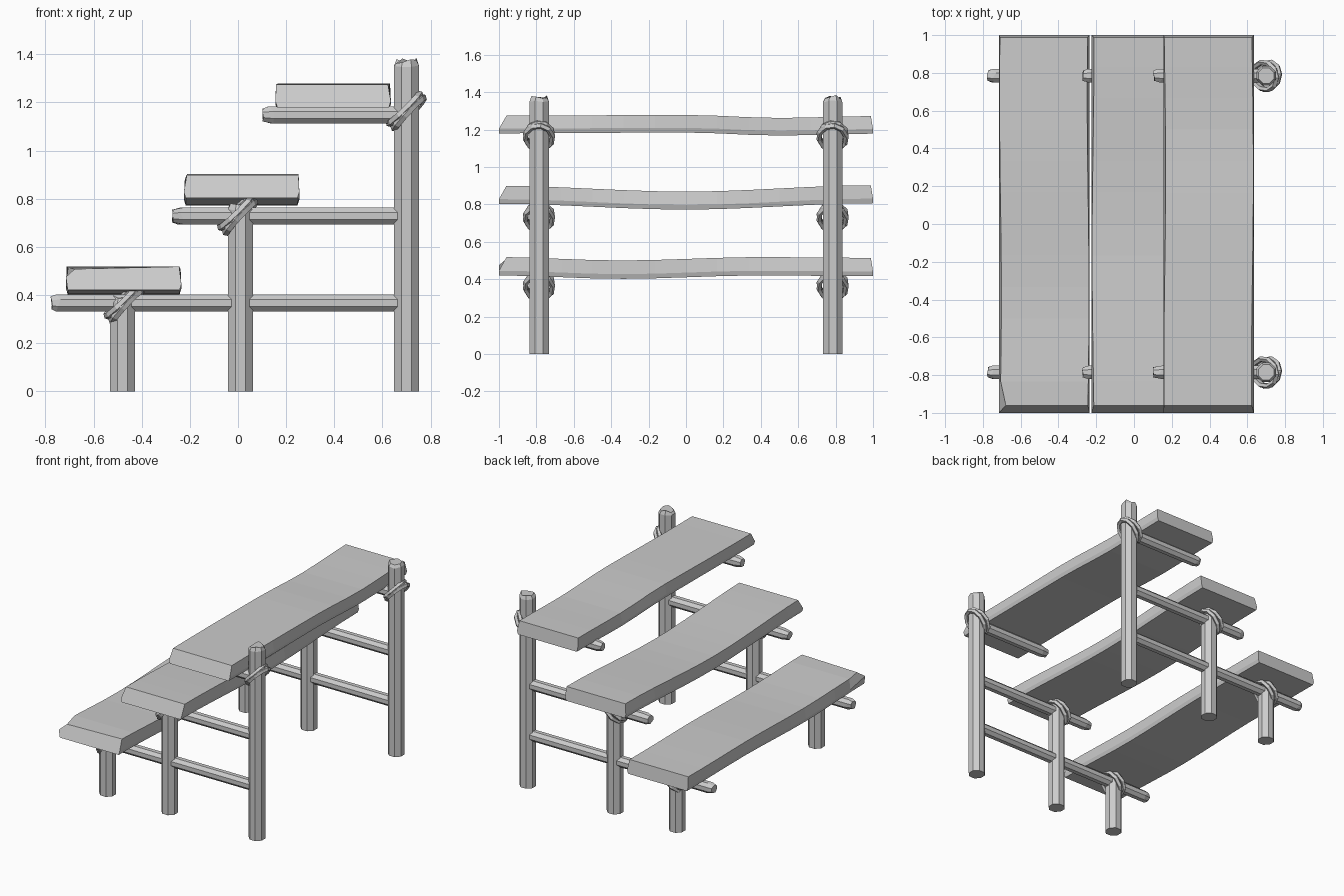
import bpy, bmesh, math, random
from mathutils import Vector, Matrix

random.seed(4)
cube = bpy.data.objects.get("Cube")
if cube:
    bpy.data.objects.remove(cube)

# One weathered grey for everything
grey = bpy.data.materials.new("weathered_grey")
grey.use_nodes = True
colour = (0.6, 0.6, 0.6, 1)
grey.diffuse_color = colour
grey.node_tree.nodes["Principled BSDF"].inputs["Base Color"].default_value = colour


def finish(name, bm):
    bmesh.ops.recalc_face_normals(bm, faces=bm.faces)
    mesh = bpy.data.meshes.new(name)
    bm.to_mesh(mesh)
    bm.free()
    mesh.materials.append(grey)
    ob = bpy.data.objects.new(name, mesh)
    bpy.context.collection.objects.link(ob)
    return ob


def loft(bm, rings, closed=False):
    """Skin a list of vertex rings; cap the ends unless closed."""
    n = len(rings[0])
    pairs = list(zip(rings, rings[1:]))
    if closed:
        pairs.append((rings[-1], rings[0]))
    for a, b in pairs:
        for i in range(n):
            j = (i + 1) % n
            bm.faces.new((a[i], a[j], b[j], b[i]))
    if not closed:
        bm.faces.new(rings[0][::-1])
        bm.faces.new(rings[-1])


def log(name, start, end, radius, stations, rough):
    """Eight-sided hewn log; stations are (distance back from end, radius factor, jitter)."""
    start, end = Vector(start), Vector(end)
    axis = (end - start).normalized()
    side = Vector((0, 1, 0))
    up = axis.cross(side)
    bm = bmesh.new()
    rings = []
    length = (end - start).length
    for back, factor, jitter in [(length, 1, 0)] + stations:
        ring = []
        for i in range(8):
            a = math.tau * (i + 0.5) / 8
            r = radius * factor * 1.05
            slip = random.uniform(-rough, rough) * jitter
            p = start + axis * (length - back + slip)
            ring.append(bm.verts.new(p + side * math.cos(a) * r + up * math.sin(a) * r))
        rings.append(ring)
    loft(bm, rings)
    return finish(name, bm)


def plank(name, x0, x1, z_keys, thick, dented=False):
    """Warped board: z_keys are (y, underside height) along its length."""
    bm = bmesh.new()
    rings = []
    count = 12

    def height(y):
        for (ya, za), (yb, zb) in zip(z_keys, z_keys[1:]):
            if y <= yb:
                t = (y - ya) / (yb - ya)
                t = t * t * (3 - 2 * t)
                return za + (zb - za) * t
        return z_keys[-1][1]

    for k in range(count + 1):
        y = -1 + 2 * k / count
        z = height(y)
        cut = 0.008
        edge = 0.005 * math.sin(3 * y + x0 * 5)
        section = [(x0 + cut, z), (x1 - cut, z), (x1, z + 0.025),
                   (x1 - cut + edge, z + thick), (x0 + cut + edge, z + thick), (x0, z + 0.025)]
        rings.append([bm.verts.new((x, y, h)) for x, h in section])
    # Slanted top edge at both board ends
    for ring, inset in ((rings[0], 0.04), (rings[-1], -0.012)):
        for v in ring[3:5]:
            v.co.y += inset
    if dented:
        rings[0][4].co += Vector((0.03, 0.0, -0.01))
        rings[0][5].co.z += 0.03
    loft(bm, rings)
    return finish(name, bm)


def rope(name, centre, tilts):
    """Low-poly lashing: slanted loops around post and beam."""
    bm = bmesh.new()
    major, sides = 10, 5
    for tilt, shift, spin in tilts:
        turn = Matrix.Rotation(spin, 3, "X") @ Matrix.Rotation(tilt, 3, "Y")
        rings = []
        for i in range(major):
            a = math.tau * i / major
            out = Vector((math.cos(a), math.sin(a), 0))
            base = Vector((out.x * 0.088, out.y * 0.073, shift))
            ring = []
            for j in range(sides):
                b = math.tau * j / sides
                p = base + out * 0.015 * math.cos(b) + Vector((0, 0, 0.018 * math.sin(b)))
                ring.append(bm.verts.new(Vector(centre) + turn @ p))
            rings.append(ring)
        loft(bm, rings, closed=True)
    return finish(name, bm)


# Side frames: three posts, three beams and three lashings on each
for label, y in (("front", -0.785), ("back", 0.785)):
    for size, x, top in (("short", -0.48, 0.405), ("middle", 0.01, 0.79), ("tall", 0.70, 1.385)):
        log(f"{size}_post_{label}", (x, y, 0), (x, y, top), 0.053,
            [(0.035, 1, 0.5), (0.012, 0.8, 1)], 0.012)
    for level, x, z in (("lower", -0.775, 0.367), ("middle", -0.27, 0.728), ("upper", 0.105, 1.148)):
        log(f"{level}_beam_{label}", (0.69, y, z), (x, y, z), 0.037,
            [(0.035, 1, 1), (0, 0.75, 0.3)], 0.015)
    loops = [(math.radians(-44), 0.012, 0.15), (math.radians(-47), -0.012, -0.15)]
    for level, x, z in (("lower", -0.472, 0.365), ("middle", 0.0, 0.732), ("upper", 0.70, 1.165)):
        rope(f"{level}_lashing_{label}", (x, y, z), loops)

# Three stepped, slightly warped boards
plank("lower_plank", -0.715, -0.235, [(-1, 0.42), (-0.35, 0.402), (0.4, 0.42), (1, 0.416)], 0.098, True)
plank("middle_plank", -0.225, 0.255, [(-1, 0.803), (0, 0.772), (1, 0.806)], 0.096)
plank("upper_plank", 0.155, 0.635, [(-1, 1.18), (0, 1.184), (0.5, 1.168), (1, 1.178)], 0.094)
